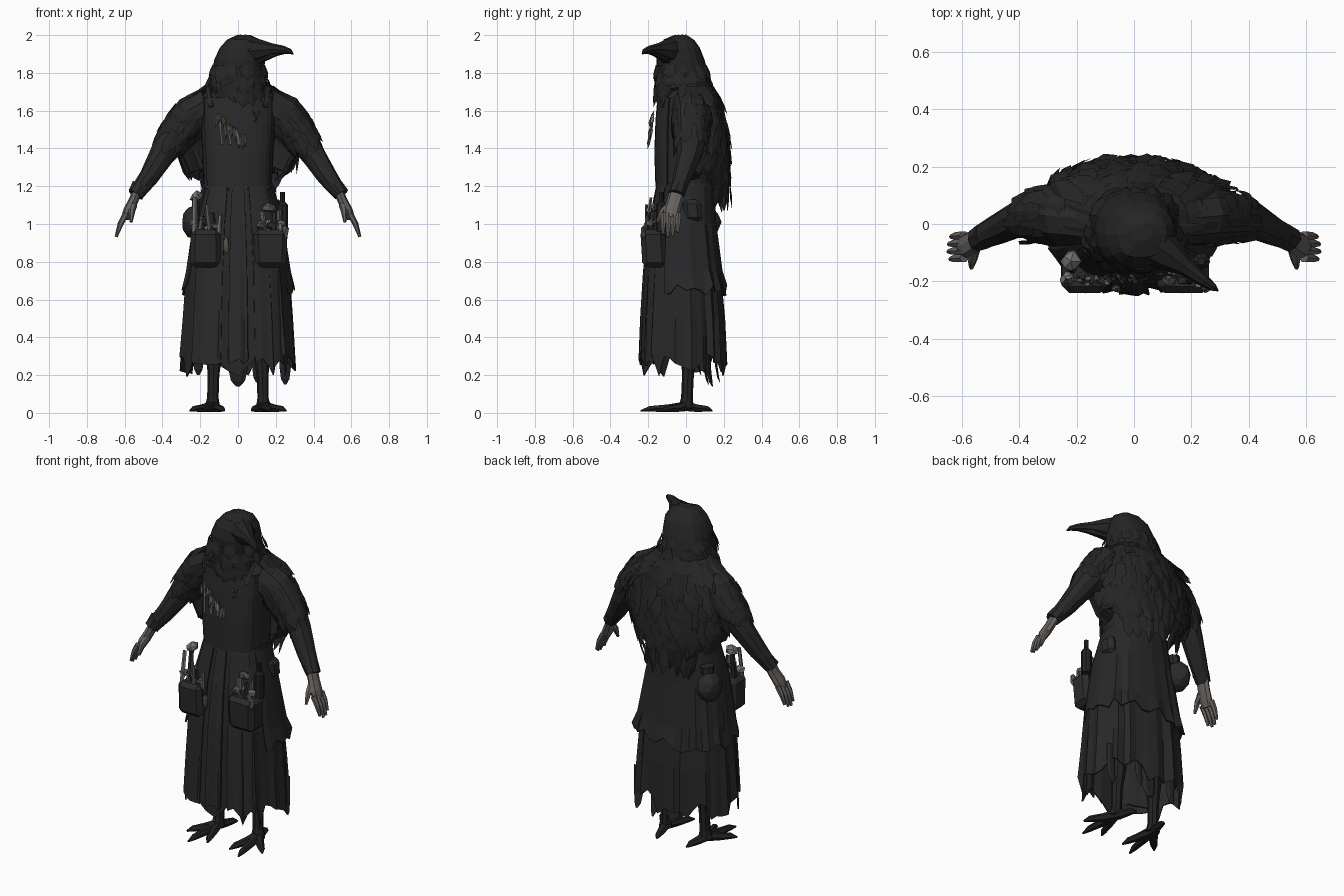
import bpy, bmesh, random
from math import sin, cos, radians, pi, copysign
from mathutils import Vector, Matrix

random.seed(7)
rnd = random.uniform
if "Cube" in bpy.data.objects:
    bpy.data.objects.remove(bpy.data.objects["Cube"])


def material(name, r, g, b):
    m = bpy.data.materials.new(name)
    m.use_nodes = True
    m.diffuse_color = (r, g, b, 1)
    bsdf = next(n for n in m.node_tree.nodes if n.type == 'BSDF_PRINCIPLED')
    bsdf.inputs["Base Color"].default_value = (r, g, b, 1)
    bsdf.inputs["Roughness"].default_value = 0.9
    return m


PLUMAGE = material("black plumage", .018, .018, .018)
CLOTH = material("charcoal cloth", .021, .021, .022)
LEATHER = material("dark leather", .023, .023, .024)
HORN = material("black horn", .016, .016, .016)
SKIN = material("grey skin", .13, .12, .112)
BONE = material("pale bone", .17, .157, .145)
PAPER = material("worn brown scrap", .1, .09, .08)


def finish(name, bm, mat, thick=0):
    bmesh.ops.recalc_face_normals(bm, faces=bm.faces)
    me = bpy.data.meshes.new(name)
    bm.to_mesh(me)
    bm.free()
    me.materials.append(mat)
    ob = bpy.data.objects.new(name, me)
    bpy.context.collection.objects.link(ob)
    if thick:
        ob.modifiers.new("thickness", 'SOLIDIFY').thickness = thick
    return ob


def bridge(bm, a, b, closed):
    for i in range(len(a) if closed else len(a) - 1):
        j = (i + 1) % len(a)
        bm.faces.new((a[i], a[j], b[j], b[i]))


def surf(rings, a, t, grow=0):
    """Point on a stack of rounded rings (z, cx, cy, rx, ry); a in degrees, t from 0 to 1."""
    f = t * (len(rings) - 1)
    i = min(int(f), len(rings) - 2)
    z, cx, cy, rx, ry = [p + (q - p) * (f - i) for p, q in zip(rings[i], rings[i + 1])]
    c, s = cos(radians(a)), sin(radians(a))
    return Vector((cx + (rx + grow) * copysign(abs(c) ** .85, c),
                   cy + (ry + grow) * copysign(abs(s) ** .85, s), z))


def sheet(name, rings, mat, a0=0, a1=360, n=24, rag=0, pleat=0, lift=0, thick=0, grow=0, jit=0, cap=False):
    bm = bmesh.new()
    closed = a1 - a0 >= 360
    count = n if closed else n + 1
    last = len(rings) - 1
    phase = [rnd(-1, 1) for _ in range(count)]
    rows = []
    for k in range(last + 1):
        t = k / last
        row = []
        for i in range(count):
            a = a0 + (a1 - a0) * i / n
            p = surf(rings, a, t, grow + pleat * t * (phase[i] if i % 2 else -abs(phase[i])))
            p += Vector((rnd(-jit, jit), rnd(-jit, jit), rnd(-jit, jit)))
            if k == last:
                p.z += rnd(-rag, rag * .6) + lift * abs(cos(radians(a)))
            row.append(bm.verts.new(p))
        rows.append(row)
    for p, q in zip(rows, rows[1:]):
        bridge(bm, p, q, closed)
    if cap:
        bm.faces.new(rows[0])
        bm.faces.new(rows[-1])
    return finish(name, bm, mat, thick)


def add_tube(bm, pts, radii, n=8, flat=1, jit=0):
    pts = [Vector(p) for p in pts]
    whole = (pts[-1] - pts[0]).normalized()
    ref = Vector((0, 1, 0)) if abs(whole.z) > .6 else Vector((0, 0, 1))
    rows = []
    for i, p in enumerate(pts):
        d = (pts[min(i + 1, len(pts) - 1)] - pts[max(i - 1, 0)]).normalized()
        u = ref.cross(d).normalized()
        v = d.cross(u)
        r = radii[i]
        rows.append([bm.verts.new(p + (u * cos(2 * pi * k / n) + v * sin(2 * pi * k / n) * flat)
                                  * r * (1 + rnd(-jit, jit))) for k in range(n)])
    for p, q in zip(rows, rows[1:]):
        bridge(bm, p, q, True)
    bm.faces.new(rows[0])
    bm.faces.new(rows[-1])


def tube(name, pts, radii, mat, **kw):
    bm = bmesh.new()
    add_tube(bm, pts, radii, **kw)
    return finish(name, bm, mat)


def add_feather(bm, p, d, nrm, length, w):
    """Pointed plate with a raised spine."""
    d = d.normalized()
    side = d.cross(nrm).normalized()
    top, mid, tip = [bm.verts.new(p + d * length * f + nrm * h) for f, h in ((0, .002), (.55, .01), (1, .006))]
    for s in (-1, 1):
        a = bm.verts.new(p + side * s * w * .35)
        b = bm.verts.new(p + d * length * .6 + side * s * w * .5)
        bm.faces.new((top, a, b, mid))
        bm.faces.new((mid, b, tip))


def plumage(name, rings, a0, a1, cols, ts, length, w, grow=.004):
    bm = bmesh.new()
    for r, t in enumerate(ts):
        for i in range(cols):
            a = a0 + (a1 - a0) * (i + .5 * (r % 2) + rnd(.1, .4)) / cols
            p = surf(rings, a, t, grow)
            d = surf(rings, a, min(t + .12, 1), grow) - surf(rings, a, t, grow)
            nrm = Vector((cos(radians(a)), sin(radians(a)), .2)).normalized()
            d += Vector((rnd(-.015, .015), rnd(-.015, .015), -.01))
            add_feather(bm, p, d, nrm, length * rnd(.75, 1.2), w * rnd(.8, 1.2))
    return finish(name, bm, PLUMAGE)


def lump(name, loc, size, mat, detail=2, jit=0):
    bm = bmesh.new()
    bmesh.ops.create_icosphere(bm, subdivisions=detail, radius=1)
    for v in bm.verts:
        v.co = Vector([c * s * (1 + rnd(-jit, jit)) for c, s in zip(v.co, size)]) + Vector(loc)
    return finish(name, bm, mat)


def bag(name, loc, size, mat, flare=1.0):
    """Bevelled box, its mouth narrower or wider than its base."""
    bm = bmesh.new()
    bmesh.ops.create_cube(bm, size=1, matrix=Matrix.Translation(loc) @ Matrix.Diagonal((*size, 1)))
    for v in bm.verts:
        if v.co.z > loc[2]:
            v.co.x = loc[0] + (v.co.x - loc[0]) * flare
            v.co.y -= .012
    bmesh.ops.bevel(bm, geom=bm.edges[:], offset=.025, segments=1, affect='EDGES')
    return finish(name, bm, mat)


# Torso, apron bib, straps and belt
TORSO = [(1.74, 0, 0, .13, .12), (1.67, 0, 0, .2, .14), (1.55, 0, 0, .2, .15),
         (1.38, 0, -.005, .19, .152), (1.2, 0, -.005, .18, .145)]
sheet("torso", TORSO, CLOTH, jit=.004, cap=True)
sheet("apron_bib", TORSO[1:], LEATHER, a0=-146, a1=-34, n=10, grow=.01, thick=.008, jit=.002)
sheet("belt", [(1.215, 0, -.005, .185, .15), (1.185, 0, -.005, .19, .155)], LEATHER, thick=.01)
for s, side in ((1, "left"), (-1, "right")):
    tube(side + "_strap", [(s * .14, -.125, 1.62), (s * .155, -.08, 1.72), (s * .15, .05, 1.73)],
         [.016] * 3, LEATHER, n=4)

# Robe, back overskirt, apron skirt and hanging tails
ROBE = [(1.2, 0, -.005, .18, .145), (1.0, 0, -.02, .232, .17), (.75, 0, -.018, .272, .2),
        (.5, 0, -.015, .288, .218), (.27, 0, -.015, .303, .226)]
sheet("robe_skirt", ROBE, CLOTH, n=44, rag=.08, pleat=.018, thick=.008)
sheet("overskirt", ROBE[:3] + [(.66, 0, -.01, .296, .215)], CLOTH, a0=-25, a1=205, n=26, rag=.04,
      pleat=.016, grow=.01, thick=.008)
for a0, a1, name in ((-97, -83, "apron_middle"), (-140, -104, "apron_right"), (-76, -40, "apron_left")):
    sheet(name, ROBE, LEATHER, a0=a0, a1=a1, n=5, rag=.03, pleat=.008, grow=.009, thick=.008)
for name, x, y, top, low, w in (("back_tail", 0, .12, .5, .14, .05), ("left_tatter", .25, .1, .4, .15, .03),
                                ("right_tatter", -.21, .06, .4, .2, .03), ("rear_tatter", .1, .16, .4, .16, .025)):
    tube(name, [(x, y, top), (x, y, low + .09), (x, y + .01, low + .03), (x, y + .02, low)],
         [w, w, w * .75, w * .2], CLOTH, n=6, flat=.3)

# Feathered cape
CAPE = [(1.75, 0, 0, .15, .125), (1.68, 0, .02, .25, .15), (1.55, 0, .03, .31, .17),
        (1.4, 0, .04, .335, .18), (1.27, 0, .05, .27, .178), (1.17, 0, .06, .21, .16)]
sheet("cape", CAPE, PLUMAGE, a0=-20, a1=200, n=30, rag=.05, pleat=.01, lift=.11, jit=.006, thick=.008)
plumage("cape_feathers", CAPE, 8, 168, 12, (.06, .18, .3, .42, .54, .64), .16, .085)
plumage("cape_hem_feathers", CAPE, 35, 140, 9, (.74, .88), .15, .065)

# Head, neck feathers and beak
HEAD = [(2.0, .03, -.03, .035, .03), (1.975, .027, -.037, .085, .08), (1.93, .02, -.035, .12, .11),
        (1.87, .008, -.03, .133, .128), (1.81, 0, -.02, .138, .134), (1.74, 0, -.012, .155, .143),
        (1.65, .01, -.01, .15, .145)]
sheet("head", HEAD, PLUMAGE, n=18, jit=.003, cap=True)
plumage("neck_feathers", HEAD, 0, 360, 13, (.58, .72), .08, .07, .002)
plumage("throat_feathers", HEAD, -140, -35, 6, (.6, .75, .88), .095, .065, .004)
tube("upper_beak", [(.07, -.07, 1.915), (.125, -.11, 1.918), (.18, -.15, 1.924), (.24, -.195, 1.922),
                    (.275, -.22, 1.914), (.292, -.232, 1.899)], [.075, .058, .033, .022, .014, .003], HORN, n=8)
tube("lower_beak", [(.08, -.08, 1.885), (.14, -.12, 1.892), (.2, -.165, 1.904), (.265, -.21, 1.908)],
     [.055, .032, .017, .004], HORN, n=6)

# Arms, shoulder feathers, hands, legs and feet
for s, side in ((1, "left"), (-1, "right")):
    def at(*pts):
        return [(s * x, y, z) for x, y, z in pts]

    arm = at((.15, .02, 1.63), (.24, .03, 1.58), (.325, .03, 1.48), (.405, .015, 1.36), (.475, -.02, 1.25),
             (.54, -.05, 1.16))
    tube(side + "_sleeve", arm, [.1, .108, .09, .064, .052, .04], CLOTH, n=10, jit=.07)
    tube(side + "_cuff", at((.515, -.038, 1.2), (.545, -.053, 1.155)), [.046, .042], CLOTH, jit=.1)
    bm = bmesh.new()
    for k, r0, r1 in ((0, .088, .108), (1, .108, .09), (2, .09, .064)):
        p, q = Vector(arm[k]), Vector(arm[k + 1])
        d = (q - p).normalized()
        u = Vector((0, 1, 0)).cross(d).normalized()
        v = d.cross(u)
        for i in range(8):
            a = 2 * pi * (i + rnd(0, .6)) / 8
            nrm = u * cos(a) + v * sin(a)
            for f in ((.1, .6) if k < 2 else (.05,)):
                root = p.lerp(q, f) + nrm * (r0 + (r1 - r0) * f)
                add_feather(bm, root, d - nrm * .05 + Vector((0, 0, -.18)), nrm, rnd(.08, .14), .07)
    finish(side + "_shoulder_feathers", bm, PLUMAGE)

    bm = bmesh.new()
    add_tube(bm, at((.53, -.045, 1.18), (.555, -.06, 1.12), (.58, -.075, 1.07), (.598, -.08, 1.03)),
             [.026, .026, .028, .022], flat=1.6)
    for i in range(4):
        y = -.04 - .026 * i
        reach = (.85, 1, 1.03, .9)[i]
        add_tube(bm, at((.592, y, 1.055), (.592 + .03 * reach, y - .002, 1.055 - .055 * reach),
                        (.592 + .052 * reach, y - .004, 1.055 - .12 * reach)), [.017, .015, .008], n=6)
    add_tube(bm, at((.555, -.085, 1.1), (.562, -.125, 1.065), (.566, -.152, 1.01)), [.022, .017, .008], n=6)
    finish(side + "_hand", bm, SKIN)

    tube(side + "_leg", at((.12, .02, .55), (.125, .015, .32), (.13, .01, .2), (.132, .005, .08), (.135, 0, .025)),
         [.06, .044, .031, .03, .042], HORN, jit=.05)
    bm = bmesh.new()
    for tx, ty in ((.075, -.19), (.17, -.24), (.255, -.13), (.1, .14)):
        root = Vector((.135, 0, .035))
        tip = Vector((tx, ty, .01))
        path = [root, root.lerp(tip, .4), root.lerp(tip, .8) + Vector((0, 0, .006)), tip]
        add_tube(bm, at(*path), [.032, .025, .019, .005], n=6, flat=.9)
    finish(side + "_foot", bm, HORN)

    # Apron pockets with bones and scraps
    bag(side + "_pocket", (s * .172, -.165, .87), (.165, .13, .2), LEATHER, .95 if s < 0 else 1.1)
    for i in range(7):
        x = s * (.105 + .021 * i)
        h = rnd(1.03, 1.15) if s < 0 else rnd(.98, 1.08)
        tube(f"{side}_pocket_item_{i}", [(x, -.2 + rnd(-.02, .02), .92), (x + rnd(-.02, .02), -.185 + rnd(-.03, .03), h)],
             [.014, .012], (BONE, LEATHER, PAPER)[i % 3], n=5, flat=.6, jit=.2)
    for i in range(3):
        lump(f"{side}_pocket_scrap_{i}", (s * (.12 + .055 * i), -.19, .985 + rnd(0, .03)), (.027, .026, .024),
             (PAPER, LEATHER, BONE)[i], 1, .3)

# Belt pouches, skull, bottle and loose charms
lump("round_pouch", (-.23, .1, 1.01), (.07, .085, .09), LEATHER, 2, .04)
tube("pouch_neck", [(-.21, .09, 1.08), (-.205, .09, 1.13)], [.035, .04], LEATHER)
bag("side_pouch", (.21, .04, 1.07), (.06, .1, .12), LEATHER)
tube("bottle", [(.235, -.13, .96), (.235, -.13, 1.1), (.235, -.13, 1.12), (.235, -.13, 1.17)],
     [.03, .03, .013, .013], HORN)
lump("small_skull", (-.22, -.13, 1.145), (.035, .04, .03), BONE, 1, .2)
tube("skull_stake", [(-.215, -.16, .95), (-.22, -.13, 1.14)], [.016, .014], LEATHER, n=5)
lump("folded_scrap", (.16, -.17, 1.085), (.04, .018, .025), PAPER, 1, .25)
for x, z in ((-.06, .89), (.25, .96)):
    lump("hanging_charm", (x, -.225, z), (.018, .014, .045), PAPER, 1, .3)

# Chest trophies pinned to the bib
bm = bmesh.new()
for i in range(14):
    p = Vector((-.12 + .012 * i, -.17 - rnd(0, .02), 1.585 - .009 * i + rnd(-.02, .02)))
    add_feather(bm, p, Vector((rnd(-.1, .35), -.12, -1)), Vector((0, -1, 0)), rnd(.05, .09), .02)
for i in range(4):
    add_feather(bm, Vector((.08 + .012 * i, -.168, 1.6 - .02 * (i % 3))), Vector((rnd(-1, 1), -.1, -1)),
                Vector((0, -1, 0)), .03, .01)
finish("chest_trophies", bm, PAPER)
for i in range(3):
    x = -.1 + .045 * i
    tube(f"chest_bone_{i}", [(x, -.18, 1.54 - .02 * i), (x + .015, -.2, 1.42)], [.006, .008], BONE, n=5)
